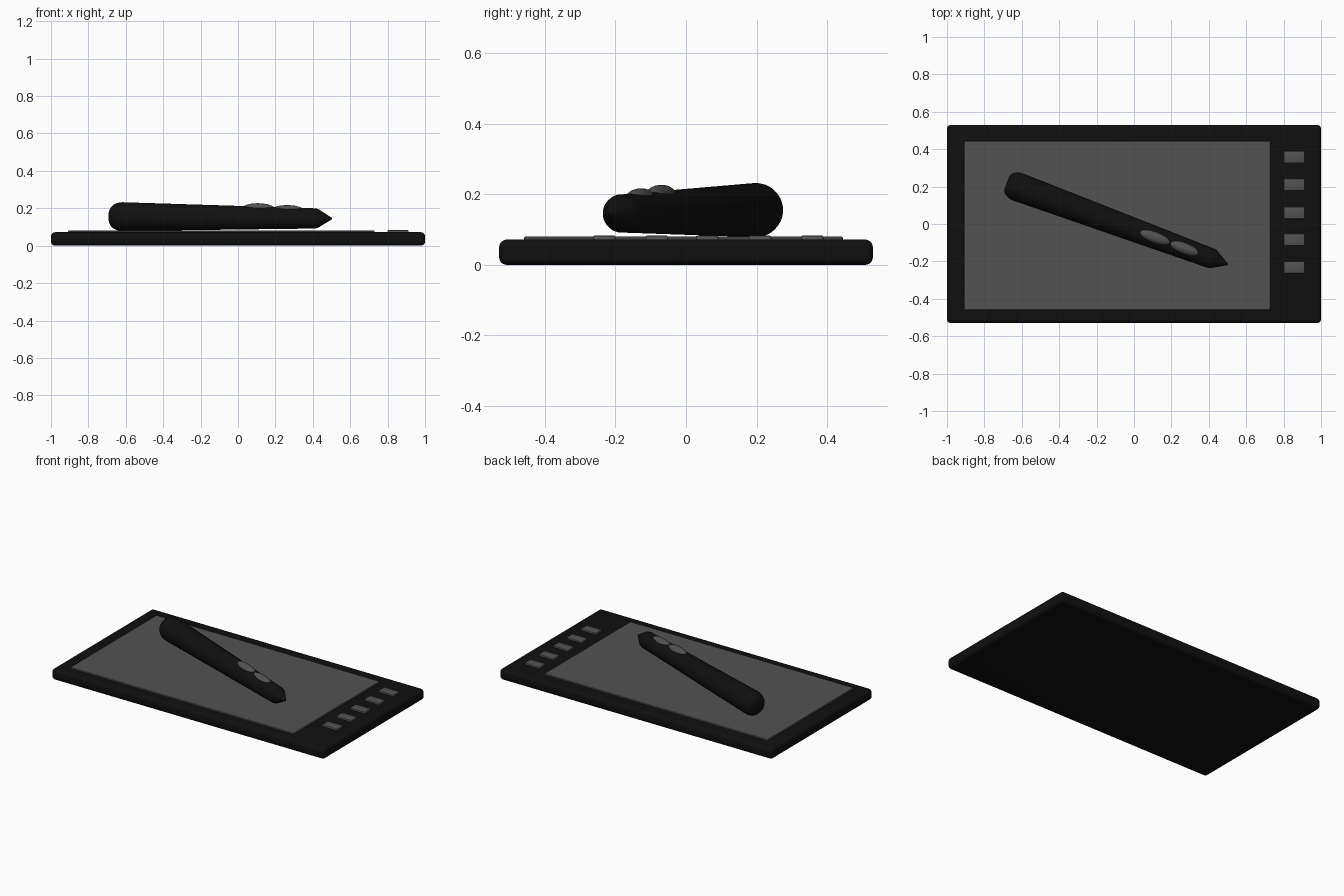
import bpy, bmesh, math
from mathutils import Vector, Matrix

if "Cube" in bpy.data.objects:
    bpy.data.objects.remove(bpy.data.objects["Cube"])


def material(name, v):
    m = bpy.data.materials.new(name)
    m.diffuse_color = (v, v, v, 1)
    m.use_nodes = True
    m.node_tree.nodes["Principled BSDF"].inputs["Base Color"].default_value = m.diffuse_color
    return m


BLACK = material("black", 0.005)
GREY = material("grey", 0.085)


def finish(name, bm, mat, smooth=True):
    bmesh.ops.recalc_face_normals(bm, faces=bm.faces[:])
    me = bpy.data.meshes.new(name)
    bm.to_mesh(me)
    bm.free()
    me.materials.append(mat)
    ob = bpy.data.objects.new(name, me)
    bpy.context.collection.objects.link(ob)
    if smooth:
        bpy.ops.object.select_all(action='DESELECT')
        ob.select_set(True)
        bpy.context.view_layer.objects.active = ob
        bpy.ops.object.shade_smooth_by_angle(angle=math.radians(35))
    return ob


def box(name, lo, hi, mat, bevel, segments):
    lo, hi = Vector(lo), Vector(hi)
    bm = bmesh.new()
    bmesh.ops.create_cube(bm, size=1, matrix=Matrix.Translation((lo + hi) / 2)
                          @ Matrix.Diagonal((*(hi - lo), 1)))
    bmesh.ops.bevel(bm, geom=bm.edges[:], offset=bevel, segments=segments,
                    profile=0.5, affect='EDGES')
    return finish(name, bm, mat)


# Tablet body and drawing surface
box("tablet_body", (-1, -0.53, 0), (1, 0.53, 0.072), BLACK, 0.022, 5)
box("screen", (-0.91, -0.46, 0.05), (0.73, 0.445, 0.08), GREY, 0.003, 1)

# Column of shortcut keys
for i, y in enumerate((-0.232, -0.083, 0.06, 0.21, 0.358)):
    box(f"shortcut_key_{i + 1}", (0.8, y - 0.032, 0.05),
        (0.912, y + 0.032, 0.083), GREY, 0.004, 2)

# Pen body, a turned profile running from nib to rounded rear
tip = Vector((0.503, -0.217, 0.145))
rear = Vector((-0.68, 0.22, 0.156))
turn = (rear - tip).to_track_quat('Z', 'Y').to_matrix().to_4x4()
profile = [(0, 0), (0.004, 0.001), (0.051, 0.083), (0.054, 0.095), (0.077, 1.195)]
for k in range(1, 7):
    a = k / 6 * math.pi / 2
    profile.append((0.034 + 0.043 * math.cos(a), 1.195 + 0.066 * math.sin(a)))
profile.append((0, 1.261))
bm = bmesh.new()
verts = [bm.verts.new((r, 0, h)) for r, h in profile]
edges = [bm.edges.new(p) for p in zip(verts, verts[1:])]
bmesh.ops.spin(bm, geom=verts + edges, axis=(0, 0, 1), cent=(0, 0, 0),
               angle=math.tau, steps=40)
bmesh.ops.remove_doubles(bm, verts=bm.verts[:], dist=1e-5)
bm.transform(Matrix.Translation(tip) @ turn)
finish("pen_body", bm, BLACK)

# Two oval buttons along the top of the pen
heading = Matrix.Rotation(math.atan2(-0.437, 1.183), 4, 'Z')
tilt = Matrix.Rotation(math.radians(1.5), 4, 'Y')
for i, (x, y, z) in enumerate(((0.111, -0.072, 0.2), (0.268, -0.13, 0.19))):
    bm = bmesh.new()
    bmesh.ops.create_uvsphere(bm, u_segments=32, v_segments=16, radius=1)
    bm.transform(Matrix.Translation((x, y, z)) @ heading @ tilt
                 @ Matrix.Diagonal((0.09, 0.03, 0.027, 1)))
    finish(f"pen_button_{i + 1}", bm, GREY)
